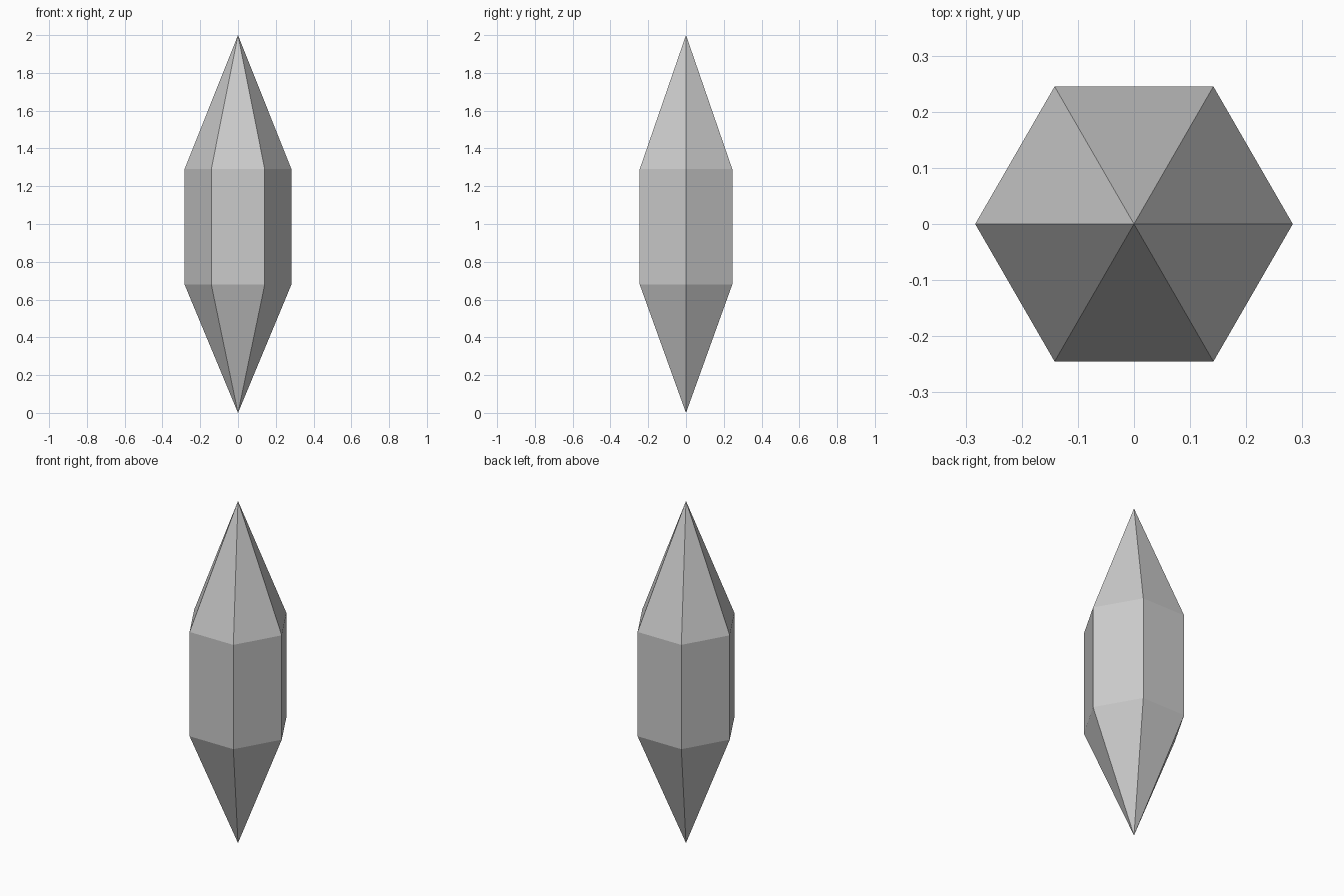
import bpy, bmesh
from math import cos, sin, pi

if "Cube" in bpy.data.objects:
    bpy.data.objects.remove(bpy.data.objects["Cube"])

SIDES, RADIUS = 6, 0.283
Z_LOW, Z_HIGH, Z_TIP = 0.68, 1.29, 2.0

bm = bmesh.new()


def ring(z):
    return [bm.verts.new((RADIUS * cos(2 * pi * i / SIDES),
                          RADIUS * sin(2 * pi * i / SIDES), z))
            for i in range(SIDES)]


# Hexagonal shaft with a point at each end
bottom_tip = bm.verts.new((0, 0, 0))
low, high = ring(Z_LOW), ring(Z_HIGH)
top_tip = bm.verts.new((0, 0, Z_TIP))
for i in range(SIDES):
    j = (i + 1) % SIDES
    bm.faces.new((bottom_tip, low[j], low[i]))
    bm.faces.new((low[i], low[j], high[j], high[i]))
    bm.faces.new((high[i], high[j], top_tip))

mesh = bpy.data.meshes.new("crystal")
bm.to_mesh(mesh)
bm.free()
crystal = bpy.data.objects.new("crystal", mesh)
bpy.context.collection.objects.link(crystal)
